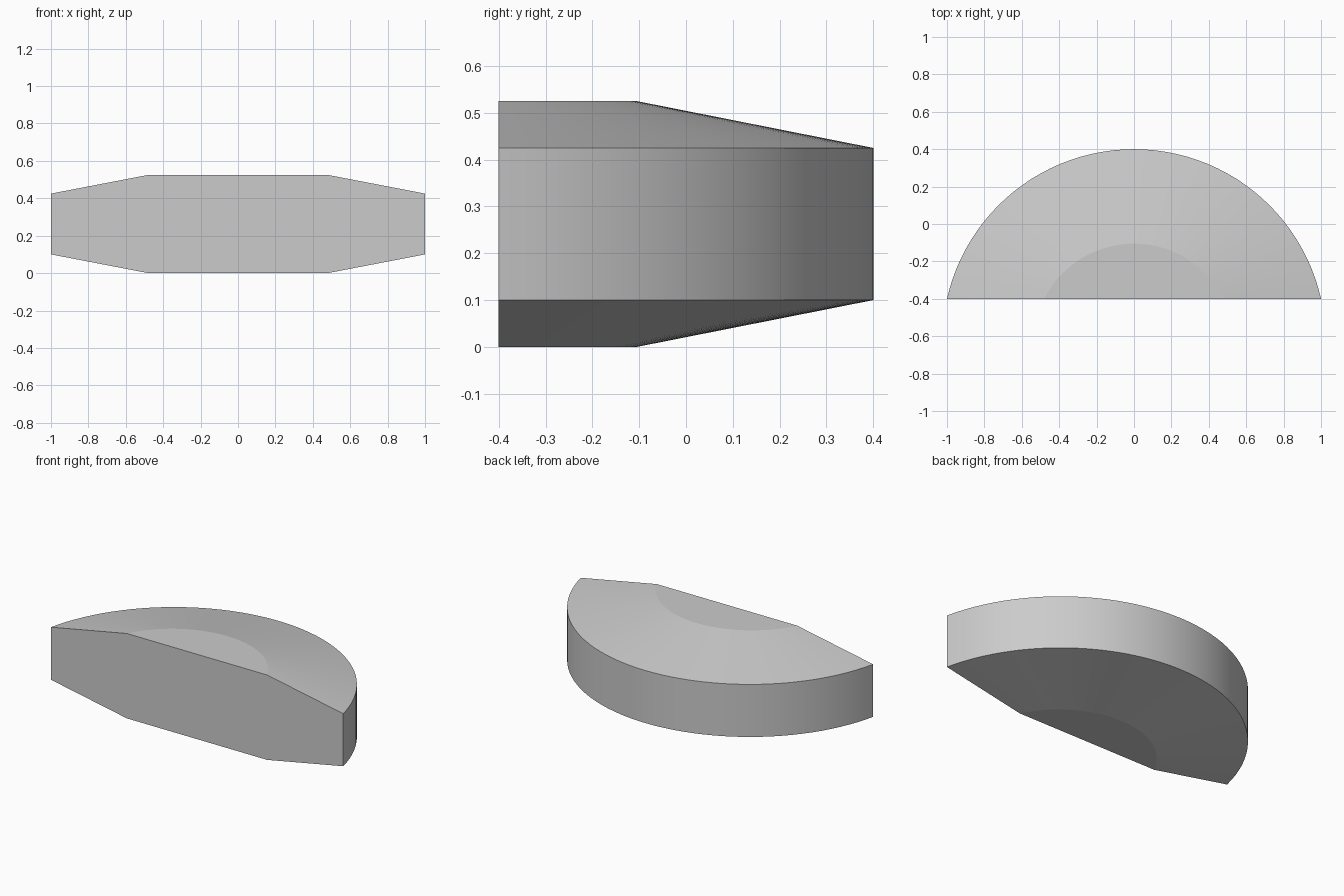
import bpy
import bmesh
import math

if "Cube" in bpy.data.objects:
    bpy.data.objects.remove(bpy.data.objects["Cube"], do_unlink=True)

FRONT = -0.4
SEGMENTS = 48


def arc(half_width, depth, z):
    """Circular arc bulging to the back, with its ends on the front plane."""
    radius = (half_width ** 2 + depth ** 2) / (2 * depth)
    centre = FRONT + depth - radius
    sweep = math.atan2(half_width, FRONT - centre)
    points = []
    for i in range(SEGMENTS + 1):
        a = sweep * (2 * i / SEGMENTS - 1)
        points.append((radius * math.sin(a), centre + radius * math.cos(a), z))
    return points


# Arcs from the bottom plateau up to the top plateau: half width, depth, height
levels = [(0.48, 0.295, 0), (1, 0.8, 0.1), (1, 0.8, 0.425), (0.48, 0.295, 0.525)]

bm = bmesh.new()
rings = [[bm.verts.new(p) for p in arc(*level)] for level in levels]

# Bevel and wall bands
for low, high in zip(rings, rings[1:]):
    for i in range(SEGMENTS):
        bm.faces.new((low[i], low[i + 1], high[i + 1], high[i]))

# Flat plateaus and front face
bm.faces.new(rings[0])
bm.faces.new(rings[-1])
bm.faces.new([r[0] for r in rings] + [r[-1] for r in reversed(rings)])
bmesh.ops.recalc_face_normals(bm, faces=bm.faces)

mesh = bpy.data.meshes.new("half_round_block")
bm.to_mesh(mesh)
bm.free()
block = bpy.data.objects.new("half_round_block", mesh)
bpy.context.collection.objects.link(block)

# Plain grey material
grey = bpy.data.materials.new("light_grey")
grey.use_nodes = True
colour = (0.6, 0.6, 0.6, 1)
grey.diffuse_color = colour
grey.node_tree.nodes["Principled BSDF"].inputs["Base Color"].default_value = colour
mesh.materials.append(grey)

# Smooth curves, crisp plateau and rim edges
bpy.ops.object.select_all(action="DESELECT")
block.select_set(True)
bpy.context.view_layer.objects.active = block
bpy.ops.object.shade_smooth_by_angle(angle=math.radians(8))
